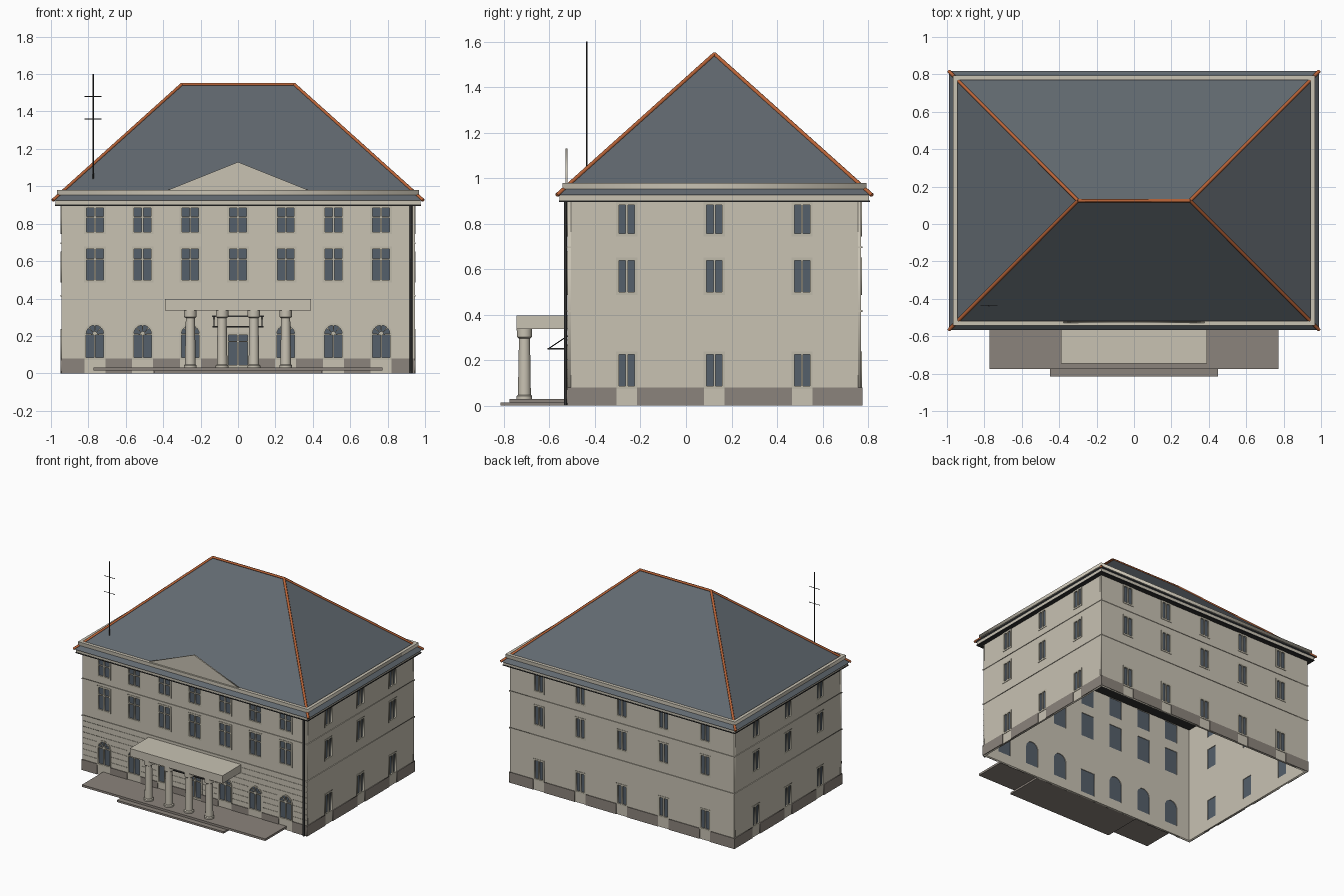
import bpy, bmesh
from math import sin, cos, pi, radians
from mathutils import Matrix, Vector

if "Cube" in bpy.data.objects:
    bpy.data.objects.remove(bpy.data.objects["Cube"])


def material(name, rgb):
    m = bpy.data.materials.new(name)
    m.use_nodes = True
    m.diffuse_color = (*rgb, 1)
    m.node_tree.nodes["Principled BSDF"].inputs["Base Color"].default_value = (*rgb, 1)
    return m


CREAM = material("cream_plaster", (0.58, 0.54, 0.45))
FRAME = material("pale_frame", (0.52, 0.49, 0.40))
STONE = material("taupe_stone", (0.26, 0.23, 0.20))
SLATE = material("slate_roof", (0.12, 0.14, 0.16))
GLASS = material("window_glass", (0.09, 0.115, 0.145))
TILE = material("orange_ridge_tile", (0.50, 0.13, 0.04))
METAL = material("dark_metal", (0.03, 0.03, 0.03))

CY = 0.125              # middle of the building in y
HX, HY = 0.945, 0.645   # half sizes of the walls
TOP = 0.9
THICK = 0.014


def add(name, data, mat):
    ob = bpy.data.objects.new(name, data)
    bpy.context.collection.objects.link(ob)
    data.materials.append(mat)
    return ob


def to_mesh(ob):
    bpy.ops.object.select_all(action='DESELECT')
    ob.select_set(True)
    bpy.context.view_layer.objects.active = ob
    bpy.ops.object.convert(target='MESH')


def box(name, lo, hi, mat):
    bm = bmesh.new()
    bmesh.ops.create_cube(bm, size=1)
    lo, hi = Vector(lo), Vector(hi)
    for v in bm.verts:
        v.co = [(a + b) / 2 + c * (b - a) for a, b, c in zip(lo, hi, v.co)]
    me = bpy.data.meshes.new(name)
    bm.to_mesh(me)
    bm.free()
    return add(name, me, mat)


def plate(name, loops, mat, matrix, near, far):
    """Flat outline with holes, extruded from near to far along its normal."""
    cu = bpy.data.curves.new(name, 'CURVE')
    cu.dimensions, cu.fill_mode = '2D', 'BOTH'
    cu.extrude = (far - near) / 2
    for loop in loops:
        sp = cu.splines.new('POLY')
        sp.points.add(len(loop) - 1)
        for p, (u, v) in zip(sp.points, loop):
            p.co = (u, v, 0, 1)
        sp.use_cyclic_u = True
    ob = add(name, cu, mat)
    ob.matrix_world = matrix @ Matrix.Translation((0, 0, (near + far) / 2))
    to_mesh(ob)


def tube(name, path, radius, mat):
    cu = bpy.data.curves.new(name, 'CURVE')
    cu.dimensions = '3D'
    cu.bevel_depth, cu.bevel_resolution, cu.use_fill_caps = radius, 1, True
    sp = cu.splines.new('POLY')
    sp.points.add(len(path) - 1)
    for p, co in zip(sp.points, path):
        p.co = (*co, 1)
    to_mesh(add(name, cu, mat))


def rect(u0, v0, u1, v1):
    return [(u0, v0), (u1, v0), (u1, v1), (u0, v1)]


def arch(u, z0, spring, r):
    curve = [(u + r * cos(a * pi / 14), spring + r * sin(a * pi / 14)) for a in range(15)]
    return [(u - r, z0), (u + r, z0)] + curve


def wedge(u, z, r0, r1, a0, a1):
    angles = [a0 + (a1 - a0) * i / 4 for i in range(5)]
    outer = [(u + r1 * cos(a), z + r1 * sin(a)) for a in angles]
    return outer + [(u + r0 * cos(a), z + r0 * sin(a)) for a in reversed(angles)]


# Window kinds: each gives its outline, the frame outline and its panes
def casement(u, z0, z1, half, transom=0):
    bar, mid = 0.01, 0.005
    levels = [(z0 + bar, z1 - bar)]
    if transom:
        split = z0 + (z1 - z0) * transom
        levels = [(z0 + bar, split - 0.003), (split + 0.003, z1 - bar)]
    panes = [rect(u + a, lo, u + b, hi) for lo, hi in levels
             for a, b in ((-half + bar, -mid), (mid, half - bar))]
    e = 0.003
    return rect(u - half, z0, u + half, z1), rect(u - half - e, z0 - e, u + half + e, z1 + e), panes


def arched(u):
    z0, spring, r = 0.075, 0.21, 0.055
    panes = [rect(u + a, z0 + 0.01, u + b, spring - 0.005)
             for a, b in ((-r + 0.008, -0.004), (0.004, r - 0.008))]
    panes += [wedge(u, spring, 0.014, r - 0.008, i * pi / 4 + 0.08, (i + 1) * pi / 4 - 0.08)
              for i in range(4)]
    return arch(u, z0, spring, r), arch(u, z0 - 0.003, spring, r + 0.003), panes


front_cols = [0.255 * i for i in range(-3, 4)]
front = [casement(u, 0.747, 0.893, 0.055, 0.6) for u in front_cols]
front += [casement(u, 0.49, 0.675, 0.055, 0.65) for u in front_cols]
front += [arched(u) for u in front_cols if abs(u) > 0.1]
front.append(casement(0, 0.034, 0.215, 0.06, 0.75))


def plain_windows(cols):
    return [casement(u, z0, z1, 0.044) for u in cols
            for z0, z1 in ((0.077, 0.235), (0.49, 0.648), (0.747, 0.893))]


back_cols = [0.35 * i for i in range(-2, 3)]
side_cols = [0.385 * i for i in range(-1, 2)]
WALLS = [("front", 0, HX, HY, front_cols, front, 0.056),
         ("left", 90, HY, HX, side_cols, plain_windows(side_cols), 0.045),
         ("back", 180, HX, HY, back_cols, plain_windows(back_cols), 0.045),
         ("right", 270, HY, HX, side_cols, plain_windows(side_cols), 0.045)]


def gaps(cols, half, width):
    """Wall stretches between the window columns."""
    edges = [-width] + [c + s * half for c in cols for s in (-1, 1)] + [width]
    return list(zip(edges[::2], edges[1::2]))


for side, angle, width, dist, cols, windows, half in WALLS:
    face = (Matrix.Translation((0, CY, 0)) @ Matrix.Rotation(radians(angle), 4, 'Z')
            @ Matrix.Translation((0, -dist, 0)) @ Matrix.Rotation(pi / 2, 4, 'X'))
    holes = [w[0] for w in windows]
    inner = width if width == HX else width - THICK
    plate(side + "_wall", [rect(-inner, 0, inner, TOP)] + holes, CREAM, face, -THICK, 0)
    plate(side + "_window_glass", holes, GLASS, face, -0.009, -0.006)
    frames = [loop for w in windows for loop in [w[1]] + w[2]]
    plate(side + "_window_frames", frames, FRAME, face, -0.006, 0.003)
    # Plinth blocks, string courses and rusticated bands
    blocks = gaps(cols, half, width + 0.005)
    plate(side + "_plinth", [rect(a, 0, b, 0.08) for a, b in blocks], STONE, face, 0, 0.005)
    courses = [rect(-width - 0.005, z, width + 0.005, z + 0.008) for z in (0.412, 0.692)]
    plate(side + "_string_courses", courses, CREAM, face, 0, 0.005)
    if side == "front":
        bands = []
        for i in range(7):
            z = 0.115 + 0.043 * i
            spans = gaps(cols, 0.062, width) if z < 0.28 else [(-width, width)]
            bands += [rect(a, z, b, z + 0.004) for a, b in spans]
        plate("front_rustication", bands, CREAM, face, 0, 0.003)
        plate("pediment", [[(-0.4, 0.97), (0.4, 0.97), (0, 1.13)]], CREAM, face, 0, 0.01)

# Cornice, shadow strip and parapet ring
flat = Matrix.Translation((0, CY, 0))


def ring(x, y, t):
    return [rect(-x, -y, x, y), rect(-x + t, -y + t, x - t, y - t)]


box("cornice", (-0.975, CY - 0.68, 0.902), (0.975, CY + 0.68, 0.926), CREAM)
box("cornice_underside", (-0.978, CY - 0.683, 0.895), (0.978, CY + 0.683, 0.902), METAL)
plate("parapet", ring(0.967, 0.668, 0.024), CREAM, flat, 0.953, 0.979)

# Hipped roof
EX, EY, EZ, RX, RZ = 0.99, 0.692, 0.925, 0.3, 1.545
bm = bmesh.new()
eaves = [bm.verts.new((sx * EX, CY + sy * EY, EZ)) for sx, sy in ((-1, -1), (1, -1), (1, 1), (-1, 1))]
left, right = (bm.verts.new((s * RX, CY, RZ)) for s in (-1, 1))
a, b, c, d = eaves
for f in ((a, b, right, left), (b, c, right), (c, d, left, right), (d, a, left), (d, c, b, a)):
    bm.faces.new(f)
me = bpy.data.meshes.new("roof")
bm.to_mesh(me)
bm.free()
add("roof", me, SLATE)
tube("ridge_tiles", [(-RX, CY, RZ), (RX, CY, RZ)], 0.009, TILE)
for sx in (-1, 1):
    for sy in (-1, 1):
        tube("hip_tiles", [(sx * RX, CY, RZ), (sx * EX, CY + sy * EY, EZ)], 0.009, TILE)

# Terrace, step and porch slab
box("terrace", (-0.772, -0.775, 0.014), (0.772, -0.52, 0.03), STONE)
box("step", (-0.45, -0.815, 0), (0.45, -0.52, 0.014), STONE)
box("porch_roof", (-0.39, -0.745, 0.337), (0.39, -0.52, 0.397), CREAM)


# Turned porch columns
def column(x, y):
    profile = [(0, 0.03), (0.034, 0.03), (0.034, 0.042), (0.028, 0.048), (0.027, 0.15),
               (0.024, 0.295), (0.033, 0.302), (0.034, 0.337), (0, 0.337)]
    bm = bmesh.new()
    vs = [bm.verts.new((r, 0, z)) for r, z in profile]
    es = [bm.edges.new(p) for p in zip(vs, vs[1:])]
    bmesh.ops.spin(bm, geom=vs + es, cent=(0, 0, 0), axis=(0, 0, 1), angle=2 * pi, steps=24)
    bmesh.ops.remove_doubles(bm, verts=bm.verts, dist=0.0001)
    bmesh.ops.recalc_face_normals(bm, faces=bm.faces)
    me = bpy.data.meshes.new("porch_column")
    bm.to_mesh(me)
    bm.free()
    ob = add("porch_column", me, CREAM)
    ob.location = (x, y, 0)
    bpy.ops.object.select_all(action='DESELECT')
    ob.select_set(True)
    bpy.context.view_layer.objects.active = ob
    bpy.ops.object.shade_smooth_by_angle(angle=radians(30))


for i in range(4):
    column(-0.255 + 0.17 * i, -0.71)

# Door canopy hung on tie rods
box("door_canopy", (-0.135, -0.608, 0.246), (0.135, -0.52, 0.253), METAL)
box("canopy_rail", (-0.14, -0.527, 0.302), (0.14, -0.52, 0.308), METAL)
for x in (-0.128, 0.128):
    tube("canopy_rod", [(x, -0.605, 0.25), (x, -0.523, 0.305)], 0.003, METAL)

# Downpipe and roof antenna
tube("downpipe", [(0.925, -0.53, 0), (0.925, -0.53, 0.9)], 0.008, METAL)
tube("antenna_mast", [(-0.775, -0.437, 1.03), (-0.775, -0.437, 1.6)], 0.004, METAL)
for z in (1.36, 1.48):
    tube("antenna_bar", [(-0.82, -0.437, z), (-0.73, -0.437, z)], 0.002, METAL)
